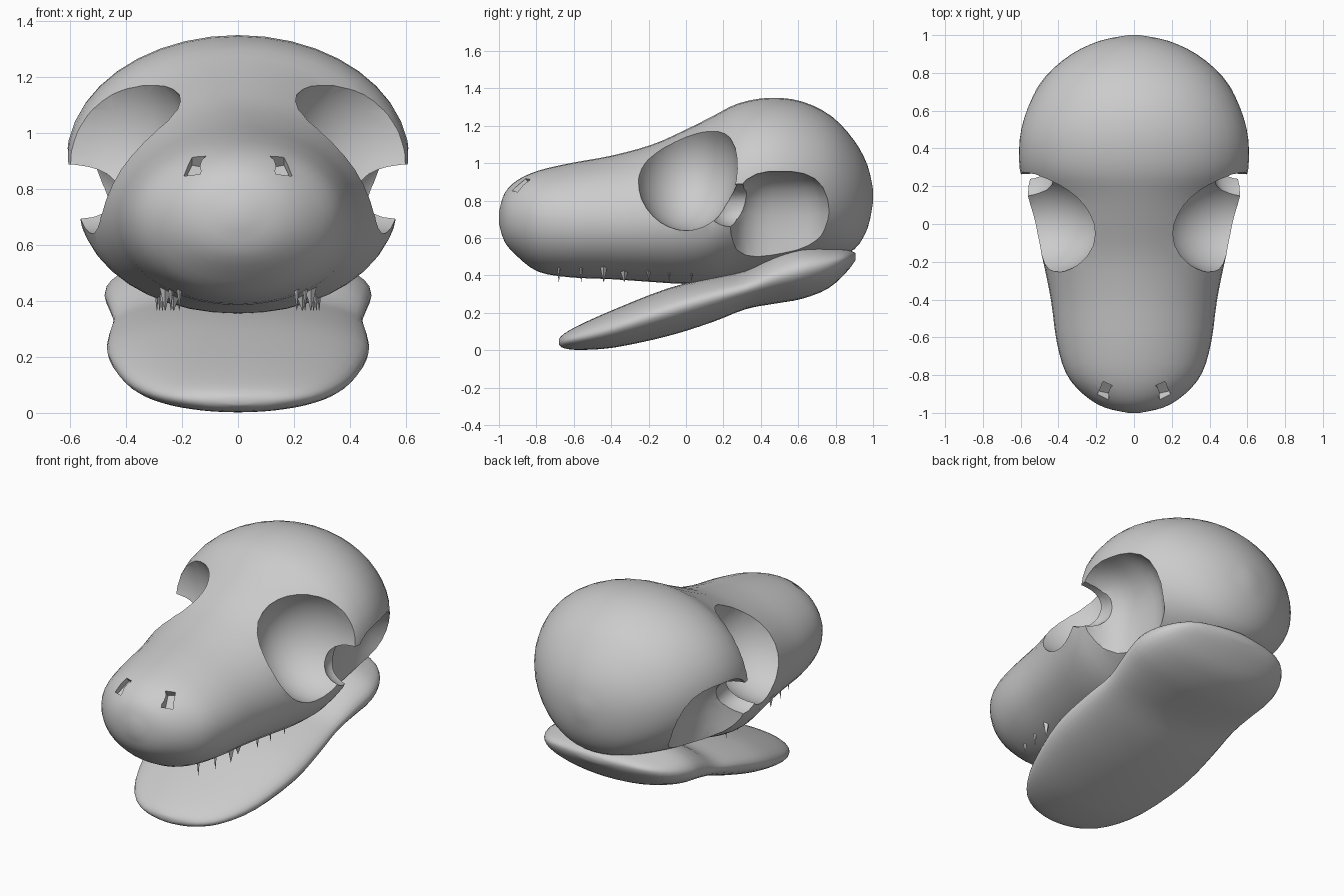
import bpy, bmesh, math
from mathutils import Matrix

if "Cube" in bpy.data.objects:
    bpy.data.objects.remove(bpy.data.objects["Cube"])


def power(v, e):
    return math.copysign(abs(v) ** e, v)


def resample(keys, steps):
    """Smooth curve through the key sections (Catmull-Rom)."""
    out, n = [], len(keys)
    for i in range(n - 1):
        p = [keys[max(0, min(n - 1, i + k))] for k in (-1, 0, 1, 2)]
        for s in range(steps):
            t = s / steps
            out.append([0.5 * (2 * b + (c - a) * t + (2 * a - 5 * b + 4 * c - d) * t * t
                               + (3 * b - a - 3 * c + d) * t ** 3) for a, b, c, d in zip(*p)])
    out.append(list(keys[-1]))
    return out


def loft(name, keys, steps=3, sides=40, low_exp=2.0):
    """Skin oval sections: (y, top z, widest z, bottom z, half width)."""
    bm = bmesh.new()
    rings = []
    for y, top, mid, bot, hw in resample(keys, steps):
        ring = []
        for i in range(sides):
            a = 2 * math.pi * i / sides
            c, s = math.cos(a), math.sin(a)
            e = 1.0 if s >= 0 else 2 / low_exp
            h = (top - mid) if s >= 0 else (mid - bot)
            ring.append(bm.verts.new((hw * power(c, e), y, mid + h * power(s, e))))
        rings.append(ring)
    for r0, r1 in zip(rings, rings[1:]):
        for i in range(sides):
            j = (i + 1) % sides
            bm.faces.new((r0[i], r0[j], r1[j], r1[i]))
    bm.faces.new(rings[0])
    bm.faces.new(rings[-1])
    bmesh.ops.recalc_face_normals(bm, faces=bm.faces)
    return finish(name, bm)


def finish(name, bm):
    me = bpy.data.meshes.new(name)
    bm.to_mesh(me)
    bm.free()
    ob = bpy.data.objects.new(name, me)
    bpy.context.collection.objects.link(ob)
    return ob


def activate(ob):
    bpy.ops.object.select_all(action='DESELECT')
    ob.select_set(True)
    bpy.context.view_layer.objects.active = ob


def carve(target, cutter):
    cutter.hide_render = True
    mod = target.modifiers.new("carve", 'BOOLEAN')
    mod.operation, mod.solver, mod.object = 'DIFFERENCE', 'EXACT', cutter
    activate(target)
    bpy.ops.object.modifier_apply(modifier=mod.name)
    bpy.data.objects.remove(cutter)


def ellipsoid(name, centre, radii, exp=2.0):
    """Ellipsoid; exp above 2 makes it boxier."""
    bm = bmesh.new()
    bmesh.ops.create_uvsphere(bm, u_segments=28, v_segments=18, radius=1)
    for v in bm.verts:
        k = sum(abs(c) ** exp for c in v.co) ** (-1 / exp)
        v.co = [m + r * k * c for m, r, c in zip(centre, radii, v.co)]
    return finish(name, bm)


# Skull: snout growing into a round braincase
skull = loft("skull", [
    (-1.00, 0.74, 0.71, 0.68, 0.03),
    (-0.97, 0.84, 0.71, 0.58, 0.16),
    (-0.90, 0.91, 0.70, 0.50, 0.27),
    (-0.79, 0.96, 0.70, 0.42, 0.36),
    (-0.62, 1.00, 0.69, 0.39, 0.41),
    (-0.40, 1.04, 0.69, 0.38, 0.44),
    (-0.18, 1.10, 0.70, 0.365, 0.485),
    (0.00, 1.18, 0.71, 0.355, 0.53),
    (0.14, 1.25, 0.74, 0.37, 0.565),
    (0.28, 1.32, 0.87, 0.40, 0.605),
    (0.45, 1.35, 0.91, 0.43, 0.61),
    (0.62, 1.33, 0.90, 0.46, 0.565),
    (0.78, 1.25, 0.88, 0.49, 0.47),
    (0.90, 1.12, 0.85, 0.54, 0.33),
    (0.97, 0.99, 0.83, 0.65, 0.18),
    (1.00, 0.86, 0.83, 0.79, 0.03)], low_exp=2.08)

# Eye sockets, temple hollows running into them, and nostrils
for s in (-1, 1):
    carve(skull, ellipsoid("socket_cutter", (s * 0.52, 0.0, 0.97), (0.36, 0.28, 0.33)))
    carve(skull, ellipsoid("temple_cutter", (s * 0.69, 0.52, 0.58), (0.35, 0.29, 0.38), 3.0))
    carve(skull, ellipsoid("gap_cutter", (s * 0.66, 0.29, 0.77), (0.24, 0.18, 0.12), 2.5))
    bm = bmesh.new()
    bmesh.ops.create_cube(bm, size=1)
    m = (Matrix.Translation((s * 0.15, -0.87, 0.87)) @ Matrix.Rotation(math.radians(40), 4, 'X')
         @ Matrix.Rotation(s * 0.3, 4, 'Z') @ Matrix.Diagonal((0.06, 0.10, 0.055, 1)))
    bmesh.ops.transform(bm, matrix=m, verts=bm.verts)
    carve(skull, finish("nostril_cutter", bm))

# Lower jaw: a broad sloping plate, thicker at the hinge
jaw = loft("lower_jaw", [
    (-0.68, 0.06, 0.045, 0.03, 0.04),
    (-0.65, 0.09, 0.05, 0.01, 0.18),
    (-0.56, 0.14, 0.07, 0.002, 0.30),
    (-0.38, 0.22, 0.12, 0.015, 0.40),
    (-0.10, 0.33, 0.21, 0.075, 0.465),
    (0.14, 0.39, 0.28, 0.15, 0.46),
    (0.32, 0.43, 0.33, 0.22, 0.445),
    (0.48, 0.53, 0.39, 0.25, 0.465),
    (0.62, 0.575, 0.43, 0.275, 0.475),
    (0.76, 0.56, 0.46, 0.33, 0.42),
    (0.86, 0.54, 0.49, 0.42, 0.30),
    (0.905, 0.52, 0.50, 0.48, 0.08)])

for ob, angle in ((skull, 32), (jaw, 70)):
    activate(ob)
    bpy.ops.object.shade_smooth_by_angle(angle=math.radians(angle))

# Upper teeth: small spikes along both sides, two larger fangs
bm = bmesh.new()
for s in (-1, 1):
    for y, x, r in ((-0.68, 0.21, 0.010), (-0.56, 0.24, 0.010), (-0.44, 0.26, 0.022), (-0.33, 0.23, 0.035),
                    (-0.20, 0.27, 0.014), (-0.09, 0.28, 0.010), (0.03, 0.29, 0.010)):
        bmesh.ops.create_cone(bm, cap_ends=True, segments=4, radius1=r, radius2=0.001, depth=0.09,
                              matrix=Matrix.Translation((s * x, y, 0.41)) @ Matrix.Rotation(math.pi, 4, 'X'))
finish("upper_teeth", bm)
